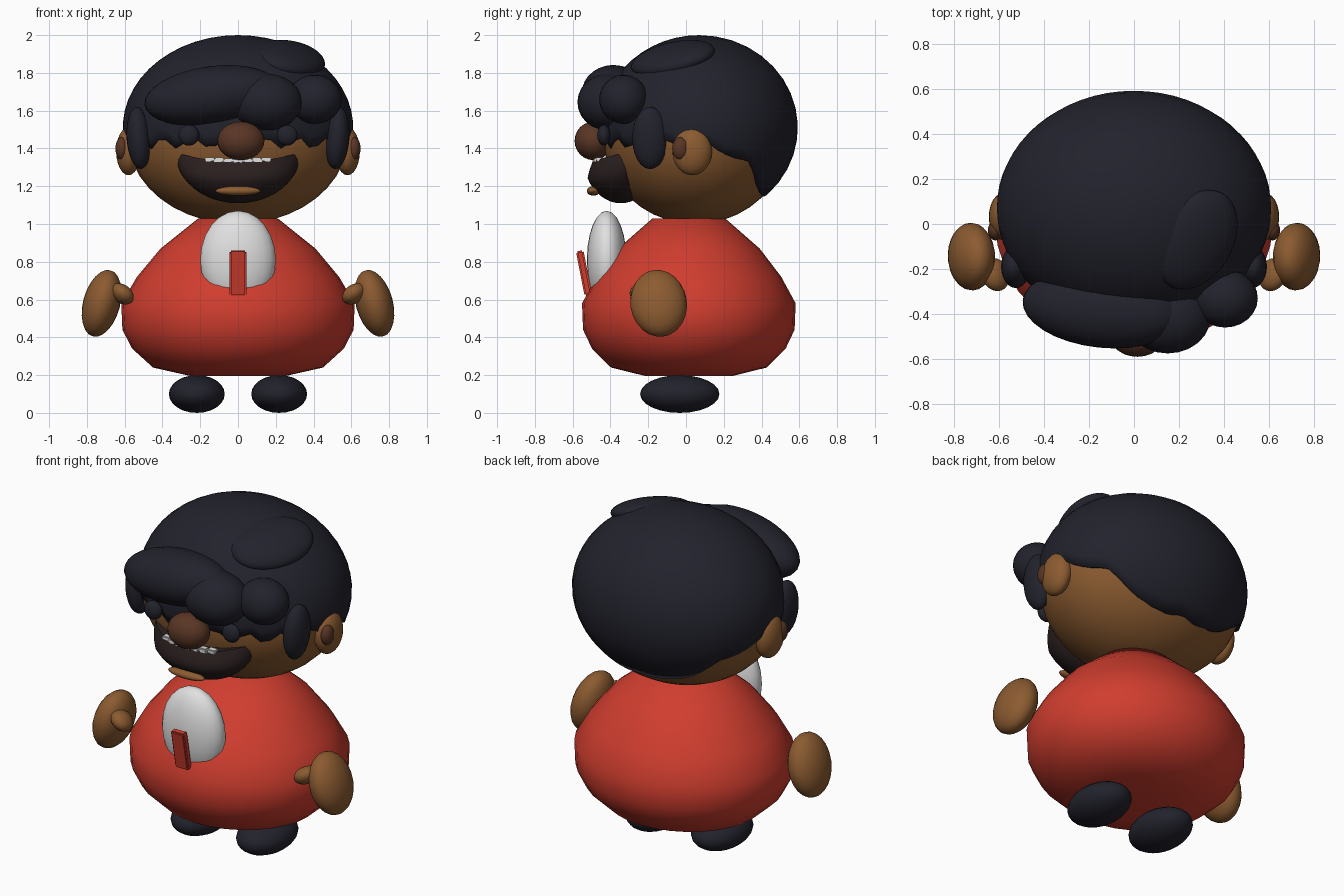
import bpy, bmesh, math
from mathutils import Vector

if "Cube" in bpy.data.objects:
    bpy.data.objects.remove(bpy.data.objects["Cube"])


def material(name, rgb):
    m = bpy.data.materials.new(name)
    m.diffuse_color = (*rgb, 1)
    m.use_nodes = True
    m.node_tree.nodes["Principled BSDF"].inputs["Base Color"].default_value = m.diffuse_color
    return m


HAIR = material("dark_navy", (0.016, 0.016, 0.026))
SKIN = material("brown_skin", (0.26, 0.105, 0.03))
RED = material("red_cloth", (0.63, 0.047, 0.028))
WHITE = material("white", (0.75, 0.75, 0.75))
NOSE = material("deep_brown", (0.1, 0.036, 0.018))
MOUTH = material("mouth_dark", (0.024, 0.014, 0.014))


def finish(name, bm, mat, angle=50):
    bmesh.ops.recalc_face_normals(bm, faces=bm.faces[:])
    me = bpy.data.meshes.new(name)
    bm.to_mesh(me)
    bm.free()
    me.materials.append(mat)
    ob = bpy.data.objects.new(name, me)
    bpy.context.collection.objects.link(ob)
    bpy.ops.object.select_all(action='DESELECT')
    ob.select_set(True)
    bpy.context.view_layer.objects.active = ob
    bpy.ops.object.shade_smooth_by_angle(angle=math.radians(angle))
    return ob


def ball(name, loc, radii, mat, rot=(0, 0, 0), seg=24, shape=None):
    bm = bmesh.new()
    bmesh.ops.create_uvsphere(bm, u_segments=seg, v_segments=seg // 2, radius=1)
    for v in bm.verts:
        v.co = Vector(c * r for c, r in zip(v.co, radii))
        if shape:
            shape(v.co)
    ob = finish(name, bm, mat)
    ob.location = loc
    ob.rotation_euler = [math.radians(a) for a in rot]
    return ob


def pair(name, loc, radii, mat, rot=(0, 0, 0)):
    for side, s in (("right", 1), ("left", -1)):
        ball(f"{name}_{side}", (s * loc[0], loc[1], loc[2]), radii, mat,
             (rot[0], s * rot[1], s * rot[2]))


def box(name, loc, size, mat, rot_x=0):
    bm = bmesh.new()
    bmesh.ops.create_cube(bm, size=1)
    for v in bm.verts:
        v.co = Vector(c * s for c, s in zip(v.co, size))
    bmesh.ops.bevel(bm, geom=bm.edges[:], offset=min(size) * 0.2, segments=2, affect='EDGES')
    ob = finish(name, bm, mat, 30)
    ob.location = loc
    ob.rotation_euler.x = math.radians(rot_x)


# Sweater body: revolved profile, slightly flattened in depth
profile = [(0.25, 0.195), (0.45, 0.24), (0.56, 0.34), (0.612, 0.44), (0.618, 0.58),
           (0.535, 0.72), (0.41, 0.87), (0.21, 1.03)]
bm = bmesh.new()
N = 32
rings = [[bm.verts.new((r * math.cos(2 * math.pi * i / N),
                        0.015 + 0.915 * r * math.sin(2 * math.pi * i / N), z))
          for i in range(N)] for r, z in profile]
for a, b in zip(rings, rings[1:]):
    for i in range(N):
        bm.faces.new((a[i], a[(i + 1) % N], b[(i + 1) % N], b[i]))
bm.faces.new(rings[0])
bm.faces.new(rings[-1])
finish("body", bm, RED, 60)

# Shirt front and tie
ball("shirt_front", (0, -0.42, 0.81), (0.2, 0.105, 0.26), WHITE)
box("tie", (0, -0.54, 0.74), (0.09, 0.04, 0.24), RED, 11)

# Hands, thumbs and shoes
pair("hand", (0.722, -0.145, 0.58), (0.098, 0.15, 0.182), SKIN, (8, -15, 0))
pair("thumb", (0.615, -0.225, 0.63), (0.068, 0.075, 0.048), SKIN, (0, -38, -20))
pair("shoe", (0.218, -0.033, 0.1), (0.148, 0.21, 0.1), HAIR)

# Head and ears
ball("head", (0, 0.05, 1.465), (0.585, 0.49, 0.465), SKIN, seg=40)
pair("ear", (0.58, 0.033, 1.385), (0.065, 0.105, 0.127), SKIN)
pair("inner_ear", (0.615, -0.028, 1.4), (0.034, 0.045, 0.06), NOSE)

# Hair cap: ellipsoid shell ending at a ragged hairline
C, R = Vector((0, 0.07, 1.51)), Vector((0.61, 0.522, 0.49))
HAIRLINE = [(-1, 1.43), (0.1, 1.42), (0.2, 1.385), (0.55, 1.325), (0.75, 1.21), (0.88, 1.155), (1, 1.15)]


def hairline(s, i):
    for (s0, z0), (s1, z1) in zip(HAIRLINE, HAIRLINE[1:]):
        if s <= s1 + 1e-6:
            z = z0 + (z1 - z0) * (s - s0) / (s1 - s0)
            break
    return z + (0.03 * math.sin(i * 1.9) if s < 0 else 0.006 * math.sin(i * 1.3))


bm = bmesh.new()
N, M = 64, 14
top = bm.verts.new(C + Vector((0, 0, R.z)))
cols = []
for i in range(N):
    a = 2 * math.pi * i / N
    end = math.acos((hairline(math.sin(a), i) - C.z) / R.z)
    col = []
    for j in range(1, M + 1):
        t = end * j / M
        col.append(bm.verts.new(C + Vector((R.x * math.sin(t) * math.cos(a),
                                            R.y * math.sin(t) * math.sin(a),
                                            R.z * math.cos(t)))))
    cols.append(col)
for i in range(N):
    p, q = cols[i], cols[(i + 1) % N]
    bm.faces.new((top, p[0], q[0]))
    for j in range(M - 1):
        bm.faces.new((p[j], p[j + 1], q[j + 1], q[j]))
cap = finish("hair_cap", bm, HAIR)
solid = cap.modifiers.new("thickness", 'SOLIDIFY')
solid.thickness = 0.04
solid.offset = -1

# Fringe locks, crown lock and sideburns
ball("fringe_large", (-0.14, -0.375, 1.68), (0.36, 0.175, 0.155), HAIR, (0, -8, -6), 32)
ball("fringe_middle", (0.15, -0.415, 1.645), (0.19, 0.16, 0.15), HAIR)
ball("fringe_side", (0.405, -0.33, 1.66), (0.145, 0.13, 0.13), HAIR)
ball("crown_lock", (0.275, -0.07, 1.875), (0.175, 0.24, 0.075), HAIR, (8, 22, -25), 32)
pair("sideburn", (0.525, -0.19, 1.455), (0.065, 0.095, 0.165), HAIR, (0, 4, 0))

# Eyes and nose
pair("eye", (0.26, -0.435, 1.47), (0.055, 0.035, 0.055), HAIR)
ball("nose", (0.015, -0.49, 1.44), (0.125, 0.1, 0.102), NOSE)


# Grinning mouth: ellipsoid clipped by a curved upper lip
def grin(co):
    co.z = min(co.z, -0.045 + 0.45 * co.x ** 2)
    co.y += 0.6 * max(0, co.z + 0.135)


ball("mouth", (0, -0.345, 1.375), (0.33, 0.205, 0.265), MOUTH, seg=48, shape=grin)
ball("tongue", (0, -0.49, 1.175), (0.12, 0.035, 0.025), SKIN)

# Teeth along the upper lip
for k in range(-3, 4):
    x = k * 0.05
    box(f"tooth_{k + 4}", (x, -0.475 + 0.9 * x * x, 1.335 + 0.3 * x * x),
        (0.052, 0.04, 0.022 if k % 2 else 0.03), WHITE)
